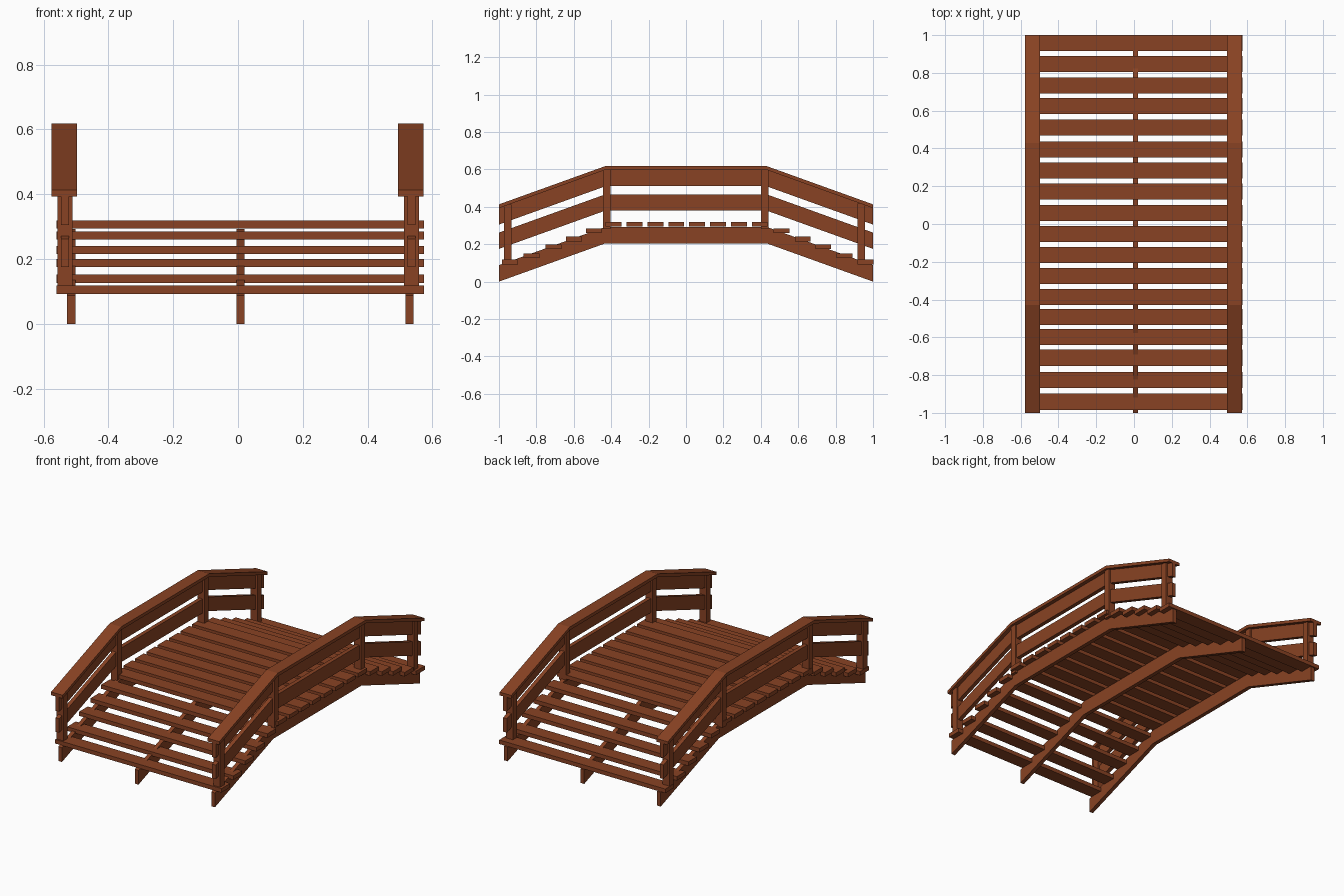
import bpy, bmesh

if "Cube" in bpy.data.objects:
    bpy.data.objects.remove(bpy.data.objects["Cube"])

wood = bpy.data.materials.new("red_brown_wood")
wood.diffuse_color = (0.25, 0.055, 0.017, 1)
wood.use_nodes = True
wood.node_tree.nodes["Principled BSDF"].inputs["Base Color"].default_value = wood.diffuse_color

BEND = 0.43    # where ramps meet the level span
RISE = 0.205   # height gained along each ramp


def finish(name, bm):
    bmesh.ops.recalc_face_normals(bm, faces=bm.faces)
    mesh = bpy.data.meshes.new(name)
    bm.to_mesh(mesh)
    bm.free()
    mesh.materials.append(wood)
    bpy.context.collection.objects.link(bpy.data.objects.new(name, mesh))


def box(name, x0, x1, y0, y1, z0, z1):
    bm = bmesh.new()
    bmesh.ops.create_cube(bm, size=1)
    for v in bm.verts:
        v.co = (x1 if v.co.x > 0 else x0, y1 if v.co.y > 0 else y0, z1 if v.co.z > 0 else z0)
    finish(name, bm)


def arched_beam(name, x0, x1, z, height):
    """Beam following the bridge line; z is its underside at the ends."""
    path = [(-1, z), (-BEND, z + RISE), (BEND, z + RISE), (1, z)]
    profile = path + [(y, b + height) for y, b in reversed(path)]
    bm = bmesh.new()
    # one convex quad strip per straight stretch, shared vertices
    left, right = ([bm.verts.new((x, y, h)) for y, h in profile] for x in (x0, x1))
    for i in range(3):
        for side in (left, right):
            bm.faces.new([side[j] for j in (i, i + 1, 6 - i, 7 - i)])
    for i in range(8):
        j = (i + 1) % 8
        bm.faces.new((left[i], left[j], right[j], right[i]))
    finish(name, bm)


# three stringers under the deck
for side, x in (("left", -0.515), ("middle", 0.008), ("right", 0.53)):
    arched_beam(side + "_stringer", x - 0.0125, x + 0.0125, 0, 0.088)

# deck boards: level span, then stepped boards on both ramps
for i in range(8):
    y = -0.3875 + i * 0.1117
    box(f"deck_board_{i}", -0.56, 0.575, y - 0.0425, y + 0.0425, 0.294, 0.319)
step_z = (0.105, 0.139, 0.187, 0.228, 0.272)
front_y = (-0.941, -0.825, -0.708, -0.599, -0.493)
back_y = (0.959, 0.847, 0.734, 0.624, 0.51)
for label, ys in (("front", front_y), ("back", back_y)):
    for i, (y, z) in enumerate(zip(ys, step_z)):
        box(f"{label}_step_board_{i}", -0.56, 0.575, y - 0.0425, y + 0.0425,
            z - 0.0125, z + 0.0125)

# railings: two rails, a wide cap and four posts per side
for side, x in (("left", -0.534), ("right", 0.536)):
    arched_beam(side + "_lower_rail", x - 0.0125, x + 0.0125, 0.175, 0.087)
    arched_beam(side + "_upper_rail", x - 0.0125, x + 0.0125, 0.305, 0.09)
    cap = x - 0.003
    arched_beam(side + "_cap_rail", cap - 0.0395, cap + 0.0395, 0.393, 0.02)
    for label, y, low, high in (("front", -0.953, 0.095, 0.411), ("mid_front", -0.425, 0.28, 0.6),
                                ("mid_back", 0.42, 0.28, 0.6), ("back", 0.937, 0.095, 0.417)):
        box(f"{side}_{label}_post", x - 0.0235, x + 0.0235, y - 0.02, y + 0.02, low, high)
